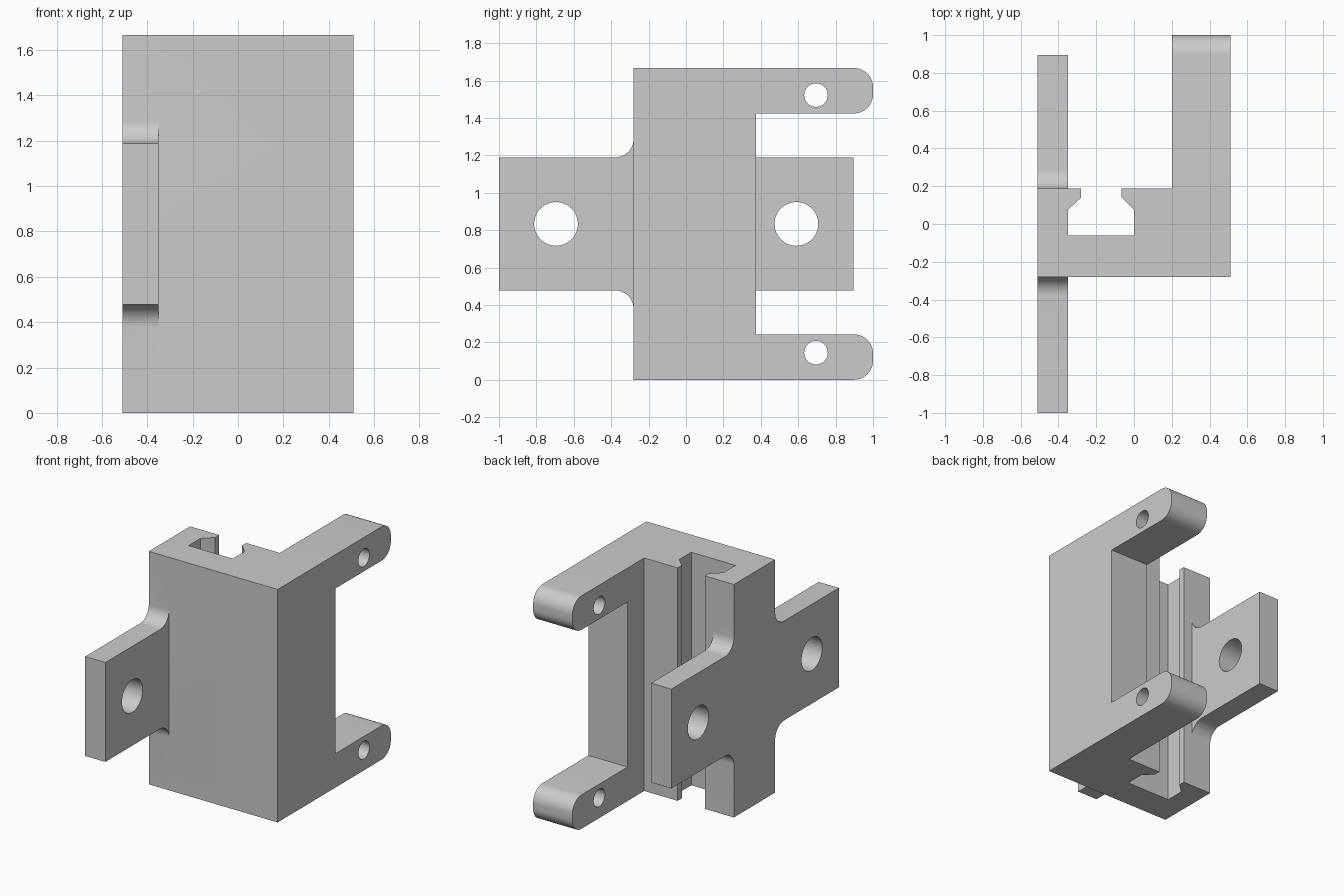
import bpy
import bmesh
from math import pi, cos, sin, radians

cube = bpy.data.objects.get("Cube")
if cube:
    bpy.data.objects.remove(cube, do_unlink=True)

GREY = (0.6, 0.6, 0.6, 1)
grey = bpy.data.materials.new("plain grey")
grey.use_nodes = True
grey.diffuse_color = GREY
grey.node_tree.nodes["Principled BSDF"].inputs["Base Color"].default_value = GREY

HEIGHT = 1.667
MID = HEIGHT / 2
FRONT, BACK = -0.28, 0.187       # depth of the main block
LEFT, RIGHT = 0.51, -0.51


def arc(cy, cz, r, start, end, steps=12):
    """Points on a circular arc, angles in degrees."""
    angles = [radians(start + (end - start) * i / steps) for i in range(steps + 1)]
    return [(cy + r * cos(a), cz + r * sin(a)) for a in angles]


def prism(name, profile, lo, hi, axis):
    """Extrude a profile: xy points along z, or yz points along x."""
    place = (lambda p, t: (p[0], p[1], t)) if axis == "z" else (lambda p, t: (t, p[0], p[1]))
    bm = bmesh.new()
    base = bm.faces.new([bm.verts.new(place(p, lo)) for p in profile])
    top = bmesh.ops.extrude_face_region(bm, geom=[base], use_keep_orig=True)
    shift = (0, 0, hi - lo) if axis == "z" else (hi - lo, 0, 0)
    moved = [g for g in top["geom"] if isinstance(g, bmesh.types.BMVert)]
    bmesh.ops.translate(bm, vec=shift, verts=moved)
    bmesh.ops.recalc_face_normals(bm, faces=bm.faces)
    mesh = bpy.data.meshes.new(name)
    bm.to_mesh(mesh)
    bm.free()
    mesh.materials.append(grey)
    obj = bpy.data.objects.new(name, mesh)
    bpy.context.collection.objects.link(obj)
    return obj


def combine(target, other, operation):
    """Apply an exact boolean and discard the second object."""
    mod = target.modifiers.new(operation.lower(), "BOOLEAN")
    mod.operation, mod.solver, mod.object = operation, "EXACT", other
    bpy.context.view_layer.objects.active = target
    bpy.ops.object.modifier_apply(modifier=mod.name)
    bpy.data.objects.remove(other, do_unlink=True)


def drill(target, y, z, r, lo, hi):
    circle = arc(y, z, r, 0, 360, 48)[:-1]
    combine(target, prism("drill", circle, lo - 0.1, hi + 0.1, "x"), "DIFFERENCE")


# Main block with the undercut slot running full height
block = prism("slotted_bracket", [
    (RIGHT, FRONT), (LEFT, FRONT), (LEFT, BACK),
    (-0.065, BACK), (-0.065, 0.14), (0, 0.075), (0, -0.06),
    (-0.35, -0.06), (-0.35, 0.075), (-0.28, 0.14), (-0.28, BACK),
    (RIGHT, BACK)], 0, HEIGHT, "z")

# Left cheek: C-shaped plate with two round-tipped arms
ARM, TIP = 0.243, 0.103
lower = [(FRONT, 0)] + arc(1 - TIP, TIP, TIP, -90, 0) \
    + arc(1 - TIP, ARM - TIP, TIP, 0, 90) + [(0.375, ARM)]
upper = [(y, HEIGHT - z) for y, z in reversed(lower)]
cheek = prism("arm_cheek", lower + upper, 0.2, LEFT, "x")
for z in (0.145, HEIGHT - 0.145):
    drill(cheek, 0.695, z, 0.063, 0.2, LEFT)

# Right flange: cross-shaped plate with filleted inner corners
LOW, R = 0.478, 0.1
bottom = [(-1, LOW)] + arc(FRONT - R, LOW - R, R, 90, 0) + [(FRONT, 0), (BACK, 0)] \
    + arc(BACK + R, LOW - R, R, 180, 90) + [(0.895, LOW)]
flange = prism("mounting_flange",
               bottom + [(y, HEIGHT - z) for y, z in reversed(bottom)],
               RIGHT, -0.35, "x")
for y in (-0.695, 0.59):
    drill(flange, y, MID, 0.117, RIGHT, -0.35)

# Join into one solid, smooth on the curved faces only
combine(block, cheek, "UNION")
combine(block, flange, "UNION")
bpy.ops.object.select_all(action="DESELECT")
block.select_set(True)
bpy.context.view_layer.objects.active = block
bpy.ops.object.shade_smooth_by_angle(angle=radians(30))
